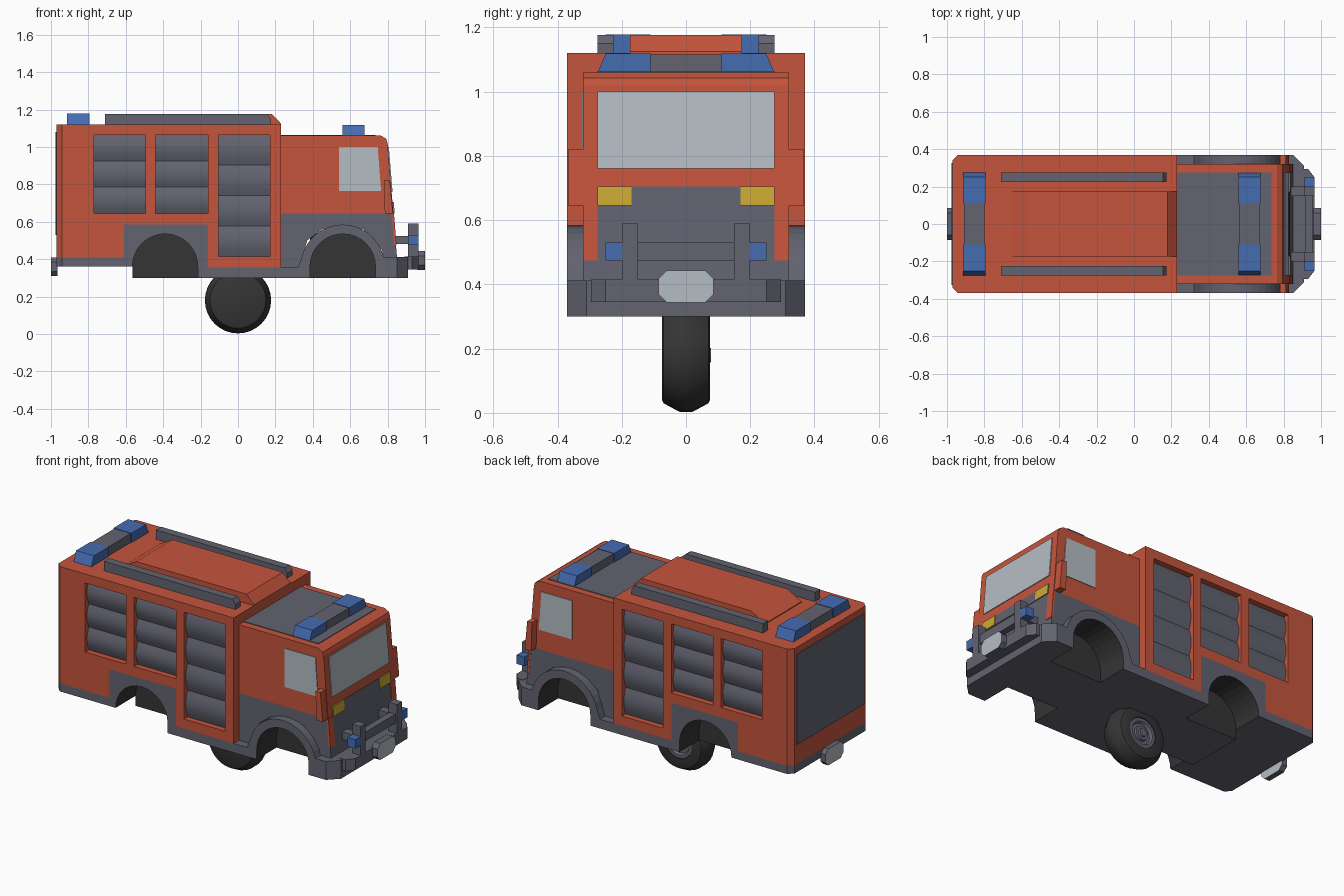
import bpy, bmesh
from math import sin, cos, pi, radians, hypot

if "Cube" in bpy.data.objects:
    bpy.data.objects.remove(bpy.data.objects["Cube"])


def material(name, *rgb):
    m = bpy.data.materials.new(name)
    m.use_nodes = True
    m.diffuse_color = (*rgb, 1)
    m.node_tree.nodes["Principled BSDF"].inputs["Base Color"].default_value = (*rgb, 1)
    return m


RED = material("orange_red", 0.56, 0.09, 0.045)
GREY = material("slate_grey", 0.125, 0.125, 0.165)
BLACK = material("rubber_black", 0.035, 0.035, 0.035)
BLUE = material("lamp_blue", 0.06, 0.15, 0.44)
YELLOW = material("headlight_yellow", 0.6, 0.4, 0.035)
GLASS = material("pale_glass", 0.46, 0.51, 0.55)


def finish(name, bm, mats, smooth=False):
    bmesh.ops.recalc_face_normals(bm, faces=bm.faces)
    me = bpy.data.meshes.new(name)
    bm.to_mesh(me)
    bm.free()
    ob = bpy.data.objects.new(name, me)
    bpy.context.collection.objects.link(ob)
    for m in mats:
        me.materials.append(m)
    if smooth:
        bpy.ops.object.select_all(action="DESELECT")
        ob.select_set(True)
        bpy.context.view_layer.objects.active = ob
        bpy.ops.object.shade_smooth_by_angle(angle=radians(35))
    return ob


def prism(name, pts, axis, a, b, *mats, chamfers=(), rule=None, smooth=False):
    """Extrude a 2D outline along an axis from a to b; chamfer upright edges at given x."""
    place = {"x": lambda p, t: (t, p[0], p[1]),
             "y": lambda p, t: (p[0], t, p[1]),
             "z": lambda p, t: (p[0], p[1], t)}[axis]
    bm = bmesh.new()
    lo = [bm.verts.new(place(p, a)) for p in pts]
    hi = [bm.verts.new(place(p, b)) for p in pts]
    bm.faces.new(lo)
    bm.faces.new(hi)
    n = len(pts)
    for i in range(n):
        j = (i + 1) % n
        bm.faces.new((lo[i], lo[j], hi[j], hi[i]))
    bmesh.ops.recalc_face_normals(bm, faces=bm.faces)
    for x, size in chamfers:
        edges = [e for e in bm.edges if all(abs(v.co.x - x) < 1e-4 for v in e.verts)
                 and abs(e.verts[0].co.y - e.verts[1].co.y) < 1e-4]
        bmesh.ops.bevel(bm, geom=edges, offset=size, segments=1, affect="EDGES")
    if rule:
        for f in bm.faces:
            f.material_index = rule(f)
    return finish(name, bm, mats, smooth)


def box(name, x, y, z, *mats, **kw):
    return prism(name, [(x[0], z[0]), (x[1], z[0]), (x[1], z[1]), (x[0], z[1])],
                 "y", y[0], y[1], *mats, **kw)


def lathe(name, profile, mat, centre, seg=32):
    """Turn (y, radius) points about a y axis and cap both ends."""
    bm = bmesh.new()
    rings = [[bm.verts.new((r * cos(2 * pi * i / seg), y, centre + r * sin(2 * pi * i / seg)))
              for i in range(seg)] for y, r in profile]
    for p, q in zip(rings, rings[1:]):
        for i in range(seg):
            j = (i + 1) % seg
            bm.faces.new((p[i], p[j], q[j], q[i]))
    bm.faces.new(rings[0])
    bm.faces.new(rings[-1])
    return finish(name, bm, [mat], True)


def arc(cx, r, start, end, n=16):
    return [(cx + r * cos(radians(start + (end - start) * i / n)),
             AXLE + r * sin(radians(start + (end - start) * i / n))) for i in range(n + 1)]


AXLE, ARCH, REAR_X, FRONT_X = 0.36, 0.175, -0.39, 0.56
SIDES = (("left", 1), ("right", -1))


def in_arch(f):
    c = f.calc_center_median()
    return int(abs(f.normal.y) < 0.5 and c.z > 0.305 and
               any(hypot(c.x - x, c.z - AXLE) < ARCH + 0.01 for x in (REAR_X, FRONT_X)))


# Skirt, wheel arches, fenders and bumper in one outline
skirt = [(-0.97, 0.36)] + arc(REAR_X, ARCH, 180, 0) + [(-0.215, 0.30), (0.385, 0.30)]
skirt += arc(FRONT_X, ARCH, 180, 0) + [(0.735, 0.30), (0.91, 0.30), (0.91, 0.412), (0.80, 0.412)]
skirt += arc(FRONT_X, 0.225, 13, 167) + [(0.32, 0.356), (-0.16, 0.356), (-0.16, 0.585),
                                        (-0.61, 0.585), (-0.61, 0.41), (-0.97, 0.41)]
prism("skirt_and_fenders", skirt, "y", -0.37, 0.37, GREY, BLACK,
      chamfers=((-0.97, 0.03), (0.91, 0.06)), rule=in_arch)
for label, x in (("rear", REAR_X), ("front", FRONT_X)):
    box(label + "_arch_core", (x - ARCH, x + ARCH), (-0.18, 0.18), (0.30, 0.54), BLACK, GREY,
        rule=lambda f: int(f.normal.z < -0.5))

# Equipment body with shutter recesses
body = prism("rear_body", [(-0.97, 0.41), (-0.61, 0.41), (-0.61, 0.585), (-0.16, 0.585),
                           (-0.16, 0.356), (0.23, 0.356), (0.23, 1.12), (-0.97, 1.12)],
             "y", -0.37, 0.37, RED, chamfers=((-0.97, 0.03),))
SHUTTERS = ((-0.77, -0.495, 0.645, 3), (-0.44, -0.16, 0.645, 3), (-0.105, 0.172, 0.415, 4))
TOP = 1.065
for side, s in SIDES:
    for k, (x0, x1, z0, count) in enumerate(SHUTTERS):
        cutter = box("shutter_cutter", (x0, x1), (s * 0.325, s * 0.4), (z0, TOP), RED)
        cutter.hide_render = True
        mod = body.modifiers.new("recess", "BOOLEAN")
        mod.operation, mod.solver, mod.object = "DIFFERENCE", "EXACT", cutter
        bpy.context.view_layer.objects.active = body
        bpy.ops.object.modifier_apply(modifier=mod.name)
        bpy.data.objects.remove(cutter)
        # Bulging slats
        h = (TOP - z0) / count
        for i in range(count):
            base = z0 + i * h
            curve = [(s * (0.335 + 0.018 * sin(pi * t / 6)), base + h * t / 6) for t in range(7)]
            prism(f"{side}_shutter_{k + 1}_slat_{i + 1}",
                  [(s * 0.32, base)] + curve + [(s * 0.32, base + h)],
                  "x", x0, x1, GREY, smooth=True)
box("rear_shutter", (-0.976, -0.96), (-0.325, 0.325), (0.53, 1.08), GREY)

# Roof hatch and rails
prism("roof_hatch", [(-0.655, 1.115), (0.23, 1.115), (0.23, 1.125), (0.18, 1.177),
                     (-0.56, 1.177), (-0.655, 1.125)], "y", -0.175, 0.175, RED)
for side, s in SIDES:
    prism(side + "_roof_rail", [(-0.71, 1.115), (0.175, 1.115), (0.175, 1.15),
                                (0.155, 1.177), (-0.71, 1.177)],
          "y", s * 0.225, s * 0.275, GREY)

# Light bars
for label, x0, x1, z in (("front", 0.56, 0.675, 1.06), ("rear", -0.915, -0.795, 1.12)):
    box(label + "_light_bar_centre", (x0 + 0.005, x1 - 0.005), (-0.11, 0.11), (z, z + 0.055), GREY)
    for side, s in SIDES:
        prism(f"{label}_{side}_beacon", [(s * 0.11, z), (s * 0.275, z),
                                         (s * 0.25, z + 0.058), (s * 0.11, z + 0.058)],
              "x", x0, x1, BLUE)


# Cab
def nose(z):
    return 0.80 + (1.02 - z) * 0.082


def nose_plate(name, y0, y1, z0, z1, mat, thick=0.005):
    prism(name, [(nose(z0) - 0.01, z0), (nose(z0) + thick, z0),
                 (nose(z1) + thick, z1), (nose(z1) - 0.01, z1)], "y", y0, y1, mat)


BELT = 0.645
prism("cab_upper", [(0.22, BELT), (nose(BELT), BELT), (nose(1.02), 1.02), (0.793, 1.043),
                    (0.765, 1.06), (0.22, 1.06)], "y", -0.32, 0.32, RED)
prism("cab_lower", [(0.22, 0.356), (0.33, 0.356), (0.37, 0.5), (0.45, 0.56), (0.67, 0.56),
                    (0.77, 0.45), (0.78, 0.40), (nose(0.40), 0.40), (nose(BELT), BELT),
                    (0.22, BELT)], "y", -0.32, 0.32, GREY)
box("cab_roof_panel", (0.23, 0.735), (-0.275, 0.275), (1.055, 1.064), GREY)
nose_plate("windscreen", -0.275, 0.275, 0.76, 1.0, GLASS)
nose_plate("grille_top", -0.275, 0.275, BELT, 0.705, GREY, 0.003)
for side, s in SIDES:
    nose_plate(side + "_headlight", s * 0.17, s * 0.275, BELT, 0.705, YELLOW, 0.007)
    nose_plate(side + "_nose_column", s * 0.275, s * 0.321, 0.475, BELT, RED, 0.003)
    prism(side + "_cab_window", [(0.54, 0.765), (0.765, 0.765), (0.747, 1.0), (0.54, 1.0)],
          "y", s * 0.315, s * 0.324, GLASS)
    prism(side + "_mirror", [(0.785, 0.645), (0.828, 0.645), (0.812, 0.82), (0.78, 0.82)],
          "y", s * 0.315, s * 0.368, RED)

# Bull bar with lamps
prism("bumper_step", [(0.89, -0.295), (0.93, -0.295), (0.965, -0.25),
                      (0.965, 0.25), (0.93, 0.295), (0.89, 0.295)], "z", 0.345, 0.415, GREY)
box("bull_bar", (0.915, 0.955), (-0.2, 0.2), (0.475, 0.53), GREY)
for side, s in SIDES:
    box(side + "_bar_upright", (0.91, 0.965), (s * 0.15, s * 0.2), (0.41, 0.59), GREY)
    box(side + "_bar_lamp", (0.912, 0.965), (s * 0.2, s * 0.25), (0.475, 0.53), BLUE)
    box(side + "_bar_mount", (0.83, 0.915), (s * 0.15, s * 0.2), (0.48, 0.525), GREY)

# Octagonal plates at both ends
for label, x0, x1, z in (("front", 0.96, 1.0, 0.393), ("rear", -0.965, -1.0, 0.36)):
    octagon = [(-0.085, z - 0.025), (-0.06, z - 0.05), (0.06, z - 0.05), (0.085, z - 0.025),
               (0.085, z + 0.025), (0.06, z + 0.05), (-0.06, z + 0.05), (-0.085, z + 0.025)]
    prism(label + "_end_plate", octagon, "x", x0, x1, GREY, GLASS,
          rule=lambda f: int(abs(f.normal.x) > 0.9))

# Single centre wheel with a hub on the left
HUB = 0.18
lathe("tyre", [(-0.075, 0.14), (-0.07, 0.15), (-0.02, 0.177), (0.02, 0.177), (0.07, 0.15),
               (0.075, 0.14), (0.075, 0.09), (0.05, 0.085)], BLACK, HUB)
lathe("wheel_rim", [(0.045, 0.09), (0.07, 0.088), (0.07, 0.07), (0.055, 0.062)], GREY, HUB)
lathe("hub_cap", [(0.05, 0.045), (0.068, 0.042), (0.068, 0.025), (0.078, 0.022)], GREY, HUB, 16)
